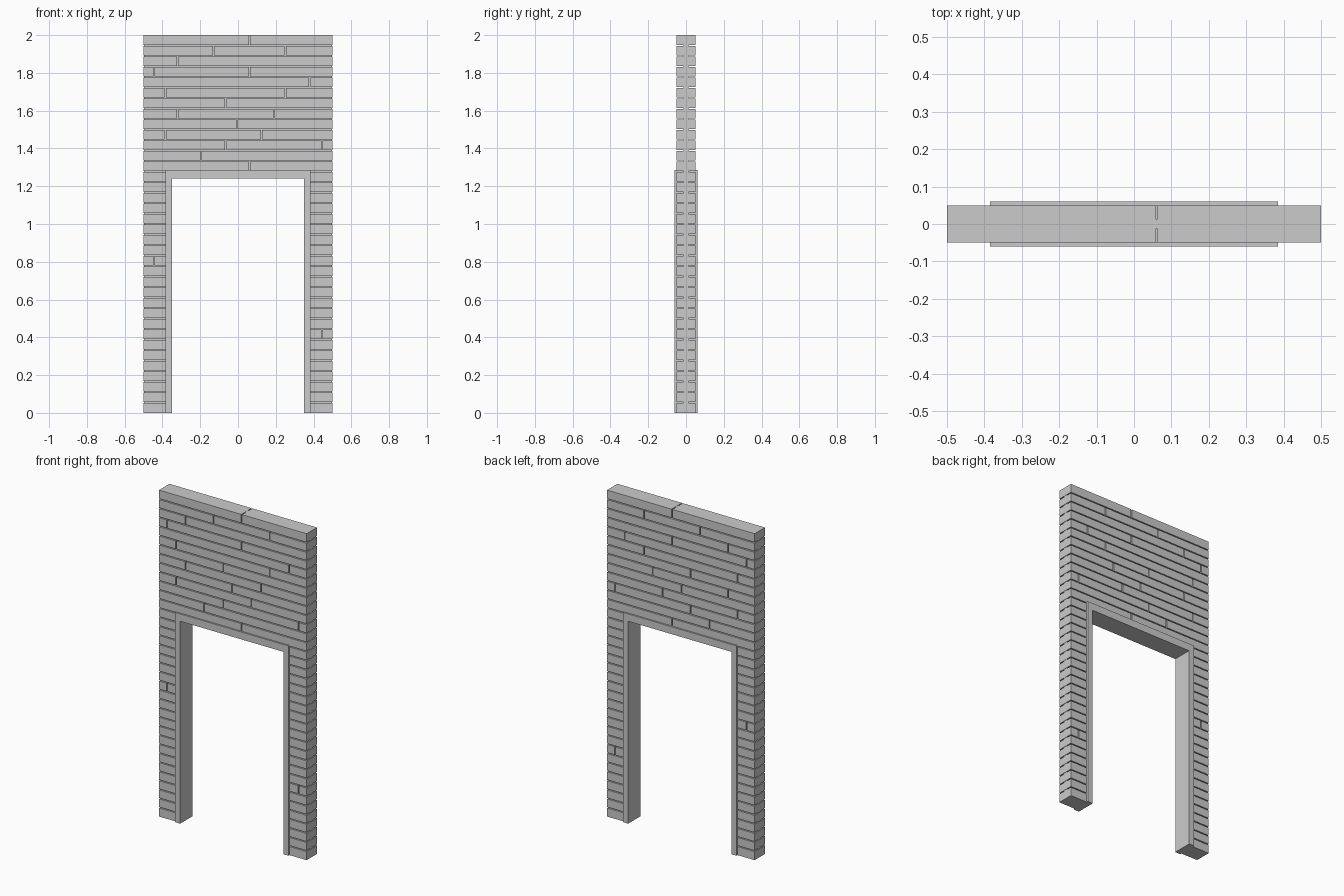
import bpy, bmesh

if "Cube" in bpy.data.objects:
    bpy.data.objects.remove(bpy.data.objects["Cube"])

ROWS = 36
PITCH = 2.0 / ROWS
GAP = 0.006
OPEN_ROW = 13          # first row, counted from the top, cut by the doorway
OPEN_X = 0.37          # planks tuck behind the frame here

def make_object(name, bm):
    bmesh.ops.recalc_face_normals(bm, faces=bm.faces)
    mesh = bpy.data.meshes.new(name)
    bm.to_mesh(mesh)
    bm.free()
    obj = bpy.data.objects.new(name, mesh)
    bpy.context.collection.objects.link(obj)
    return obj

def extrude_outline(bm, pts, y0, y1):
    face = bm.faces.new([bm.verts.new((x, y0, z)) for x, z in pts])
    out = bmesh.ops.extrude_face_region(bm, geom=[face])
    verts = [g for g in out["geom"] if isinstance(g, bmesh.types.BMVert)]
    bmesh.ops.translate(bm, verts=verts, vec=(0, y1 - y0, 0))

def arch(name, outer_x, inner_x, outer_z, inner_z, half_depth):
    half = [(inner_x, inner_z), (inner_x, 0), (outer_x, 0), (outer_x, outer_z)]
    bm = bmesh.new()
    extrude_outline(bm, half + [(-x, z) for x, z in reversed(half)],
                    -half_depth, half_depth)
    return make_object(name, bm)

# Recessed core seen inside the joints, and the protruding door frame
arch("wall_core", 0.498, OPEN_X, 1.999, 1.26, 0.014)
arch("door_frame", 0.385, 0.35, 1.285, 1.24, 0.06)

# Vertical joints of each plank row, keyed from the top row down
joints = {0: [0.06], 1: [-0.13, 0.25], 2: [-0.32], 3: [-0.445, 0.06],
          4: [0.38], 5: [-0.385, 0.25], 6: [-0.065], 7: [-0.32, 0.19],
          8: [-0.005], 9: [-0.385, 0.125], 10: [-0.065, 0.445],
          11: [-0.195], 12: [0.06], 21: [-0.445], 28: [0.445]}

# Planks on both faces of the wall
for side, name in ((-1, "front_planks"), (1, "back_planks")):
    bm = bmesh.new()
    for row in range(ROWS):
        top = 2.0 - row * PITCH - (GAP / 2 if row else 0)
        bottom = 2.0 - (row + 1) * PITCH + (GAP / 2 if row < ROWS - 1 else 0)
        spans = [(-0.5, 0.5)] if row < OPEN_ROW else [(-0.5, -OPEN_X), (OPEN_X, 0.5)]
        for left, right in spans:
            cuts = [j for j in joints.get(row, []) if left < j < right]
            starts = [left] + [j + GAP / 2 for j in cuts]
            ends = [j - GAP / 2 for j in cuts] + [right]
            for a, b in zip(starts, ends):
                extrude_outline(bm, [(a, bottom), (b, bottom), (b, top), (a, top)],
                                0.0, side * 0.05)
    make_object(name, bm)
